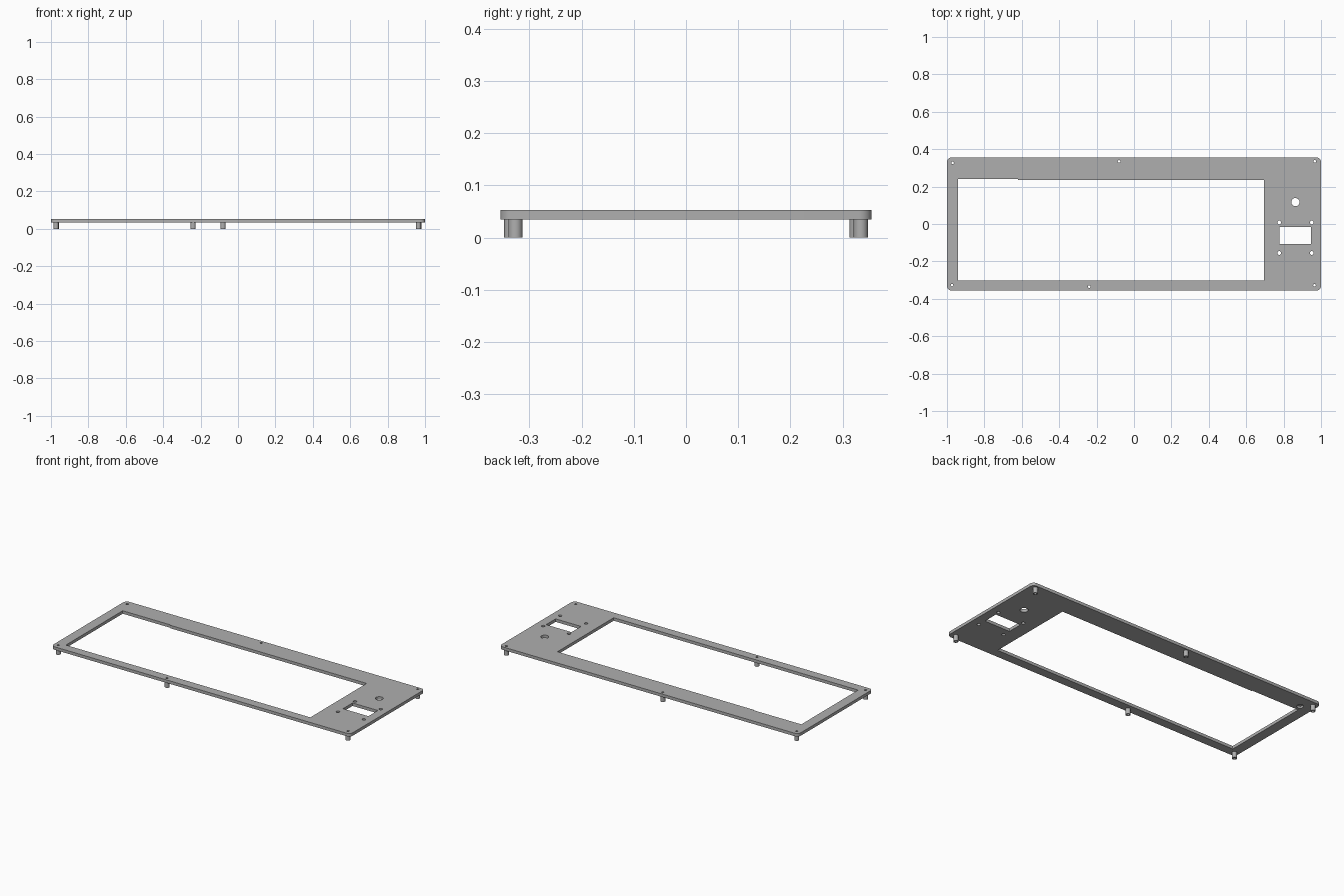
import bpy, bmesh, math

cube = bpy.data.objects.get("Cube")
if cube:
    bpy.data.objects.remove(cube, do_unlink=True)

grey = bpy.data.materials.new("panel grey")
grey.use_nodes = True
colour = (0.43, 0.43, 0.43, 1)
grey.diffuse_color = colour
grey.node_tree.nodes["Principled BSDF"].inputs["Base Color"].default_value = colour

BOTTOM, TOP = 0.035, 0.053


def circle(x, y, r, n=24):
    return [(x + r * math.cos(2 * math.pi * i / n),
             y + r * math.sin(2 * math.pi * i / n)) for i in range(n)]


def rounded_rect(x0, x1, y0, y1, r, steps=6):
    points = []
    corners = [(x1 - r, y1 - r), (x0 + r, y1 - r), (x0 + r, y0 + r), (x1 - r, y0 + r)]
    for k, (cx, cy) in enumerate(corners):
        for i in range(steps + 1):
            a = math.pi / 2 * (k + i / steps)
            points.append((cx + r * math.cos(a), cy + r * math.sin(a)))
    return points


def prisms(name, parts):
    """One object made of upright prisms, each given as (outline, z0, z1)."""
    bm = bmesh.new()
    for outline, z0, z1 in parts:
        face = bm.faces.new([bm.verts.new((x, y, z0)) for x, y in outline])
        out = bmesh.ops.extrude_face_region(bm, geom=[face])
        moved = [v for v in out["geom"] if isinstance(v, bmesh.types.BMVert)]
        bmesh.ops.translate(bm, verts=moved, vec=(0, 0, z1 - z0))
    bmesh.ops.recalc_face_normals(bm, faces=bm.faces)
    mesh = bpy.data.meshes.new(name)
    bm.to_mesh(mesh)
    bm.free()
    mesh.materials.append(grey)
    obj = bpy.data.objects.new(name, mesh)
    bpy.context.collection.objects.link(obj)
    return obj


post_spots = [(-0.97, 0.327), (-0.08, 0.335), (0.967, 0.335),
              (-0.973, -0.327), (-0.24, -0.335), (0.965, -0.327)]

# Plate and the mounting posts under it
plate = prisms("panel_plate", [(rounded_rect(-1, 1, -0.356, 0.356, 0.025), BOTTOM, TOP)])
posts = prisms("mounting_posts", [(circle(x, y, 0.0135), 0, BOTTOM) for x, y in post_spots])

# Openings: large window with a stepped back edge, switch slot, knob and screw holes
window = [(-0.94, -0.302), (0.695, -0.302), (0.695, 0.236),
          (-0.62, 0.236), (-0.62, 0.241), (-0.94, 0.241)]
slot = [(0.777, -0.107), (0.947, -0.107), (0.947, -0.016), (0.777, -0.016)]
openings = [window, slot, circle(0.863, 0.117, 0.022)]
openings += [circle(x, y, 0.01) for x in (0.777, 0.95) for y in (0.008, -0.155)]
openings += [circle(x, y, 0.007, 16) for x, y in post_spots]
cuts = [(outline, -0.1, 0.1) for outline in openings]

# Blind recess in the underside
cuts.append((circle(-0.923, 0.277, 0.019), -0.1, BOTTOM + 0.011))
cutter = prisms("opening_cutter", cuts)
cutter.hide_render = True

for obj in (plate, posts):
    mod = obj.modifiers.new("openings", "BOOLEAN")
    mod.operation = "DIFFERENCE"
    mod.solver = "EXACT"
    mod.object = cutter
    bpy.context.view_layer.update()
    result = bpy.data.meshes.new_from_object(
        obj.evaluated_get(bpy.context.evaluated_depsgraph_get()))
    obj.modifiers.clear()
    obj.data = result
bpy.data.objects.remove(cutter, do_unlink=True)

# Smooth the round walls, keep the edges sharp
for obj in (plate, posts):
    bpy.ops.object.select_all(action="DESELECT")
    obj.select_set(True)
    bpy.context.view_layer.objects.active = obj
    bpy.ops.object.shade_smooth_by_angle(angle=math.radians(30))
